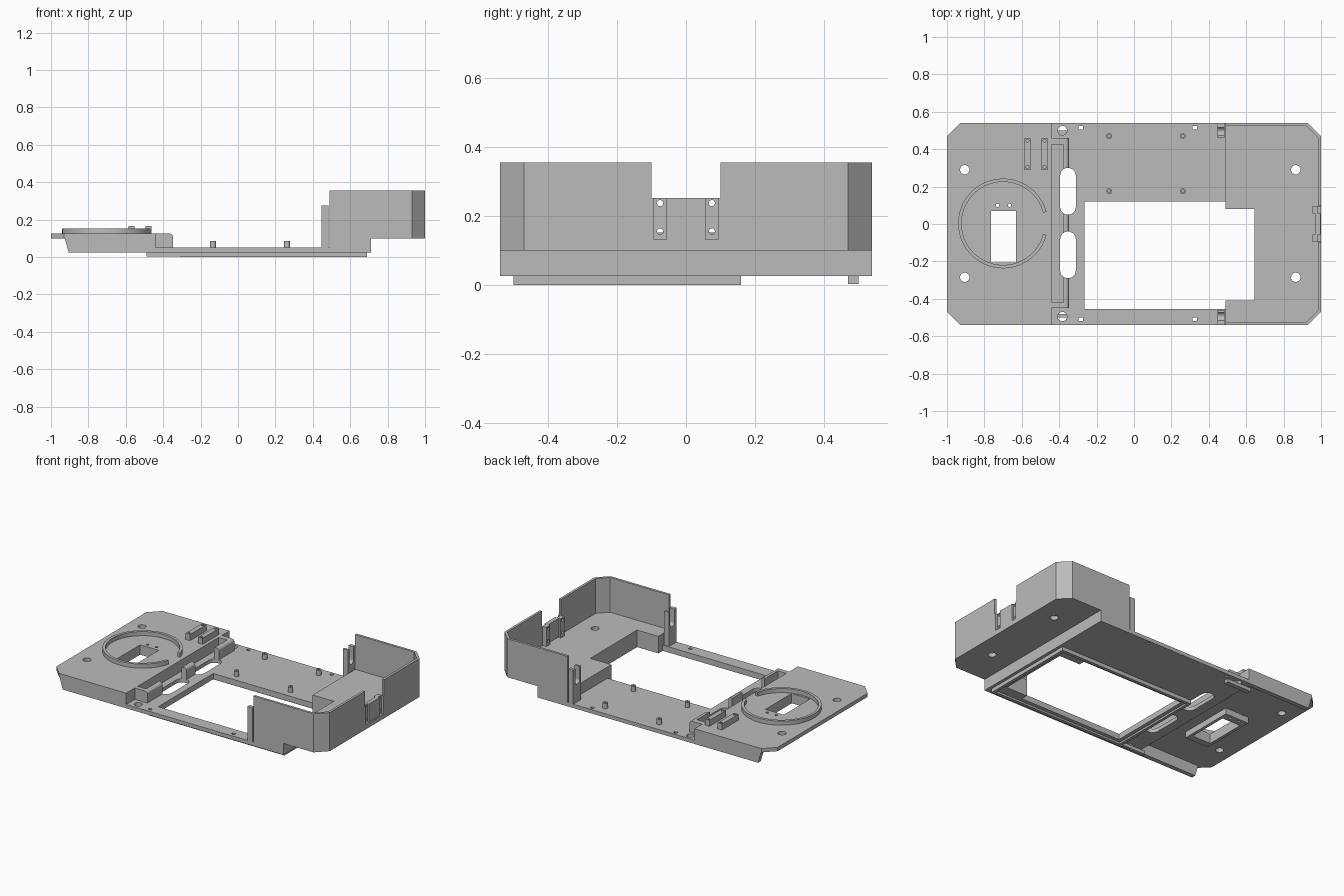
import bpy, bmesh, math
from mathutils import Vector

cube = bpy.data.objects.get("Cube")
if cube:
    bpy.data.objects.remove(cube, do_unlink=True)

grey = bpy.data.materials.new("plain_grey")
grey.use_nodes = True
COLOUR = (0.5, 0.5, 0.5, 1)
grey.diffuse_color = COLOUR
grey.node_tree.nodes["Principled BSDF"].inputs["Base Color"].default_value = COLOUR


def prism(name, pts, lo, hi, axis="z"):
    """Extrude a 2D outline along an axis."""
    place = {"z": lambda a, b, h: (a, b, h),
             "y": lambda a, b, h: (a, h, b),
             "x": lambda a, b, h: (h, a, b)}[axis]
    bm = bmesh.new()
    face = bm.faces.new([bm.verts.new(place(a, b, lo)) for a, b in pts])
    top = bmesh.ops.extrude_face_region(bm, geom=[face])["geom"]
    move = Vector(place(0, 0, hi - lo))
    bmesh.ops.translate(bm, vec=move, verts=[v for v in top if isinstance(v, bmesh.types.BMVert)])
    bmesh.ops.recalc_face_normals(bm, faces=bm.faces)
    mesh = bpy.data.meshes.new(name)
    bm.to_mesh(mesh)
    bm.free()
    mesh.materials.append(grey)
    obj = bpy.data.objects.new(name, mesh)
    bpy.context.collection.objects.link(obj)
    return obj


def rect(x0, x1, y0, y1):
    return [(x0, y0), (x1, y0), (x1, y1), (x0, y1)]


def box(name, x0, x1, y0, y1, z0, z1):
    return prism(name, rect(x0, x1, y0, y1), z0, z1)


def arc(x, y, r, start=0, end=360, n=24):
    steps = n if end - start == 360 else n + 1
    return [(x + r * math.cos(math.radians(start + (end - start) * i / n)),
             y + r * math.sin(math.radians(start + (end - start) * i / n))) for i in range(steps)]


def hole(x, y, r, z0=-0.1, z1=0.3, axis="z"):
    return prism("hole_cutter", arc(x, y, r), z0, z1, axis)


def cut(obj, *cutters):
    """Subtract each cutter, then discard it."""
    for c in cutters:
        mod = obj.modifiers.new("cut", "BOOLEAN")
        mod.operation, mod.solver, mod.object = "DIFFERENCE", "EXACT", c
        bpy.context.view_layer.update()
        done = bpy.data.meshes.new_from_object(obj.evaluated_get(bpy.context.evaluated_depsgraph_get()))
        obj.modifiers.clear()
        obj.data = done
        bpy.data.objects.remove(c, do_unlink=True)
    return obj


W = 0.54           # half depth
C = 0.07           # corner chamfer
DECK = 0.125       # raised floor height


def slots():
    return [prism("slot_cutter", arc(-0.353, y + 0.083, 0.042, 0, 180, 12)
                  + arc(-0.353, y - 0.083, 0.042, 180, 360, 12), -0.1, 0.3) for y in (0.175, -0.165)]


def opening():
    return prism("opening_cutter", [(-0.265, -0.455), (0.49, -0.455), (0.49, -0.41), (0.645, -0.41),
                 (0.645, 0.08), (0.49, 0.08), (0.49, 0.12), (-0.265, 0.12)], -0.1, 0.3)


# Main base plate with the large opening, slots and fixing holes
base = box("base_plate", -0.46, 0.71, -W, W, 0.025, 0.05)
cut(base, opening(), *slots(), *[hole(-0.383, y, 0.025) for y in (0.5, -0.495)],
    *[box("peg_cutter", x - 0.011, x + 0.011, y - 0.009, y + 0.009, 0, 0.1)
      for x in (-0.285, 0.325) for y in (0.515, -0.51)])

# Rim under the opening
rim = box("underside_rim", -0.31, 0.69, -0.5, 0.16, 0.0, 0.026)
cut(rim, opening(), box("rim_step_cutter", -0.29, 0.67, -0.48, 0.14, -0.1, 0.012))
box("underside_rib", -0.49, -0.31, 0.47, 0.5, 0.003, 0.026)
box("underside_rib_front", -0.49, -0.31, -0.5, -0.48, 0.003, 0.026)

# Raised platform
platform = prism("platform", [(-1, -W + C), (-1 + C, -W), (-0.44, -W), (-0.44, W), (-1 + C, W),
                              (-1, W - C)], 0.1, DECK)
window = lambda: box("window_cutter", -0.765, -0.63, -0.205, 0.07, -0.1, 0.3)
cut(platform, window(), *[hole(-0.905, y, 0.025) for y in (0.29, -0.285)],
    *[hole(x, 0.1, 0.009) for x in (-0.73, -0.665)])
boss = box("window_boss", -0.785, -0.61, -0.25, 0.125, 0.06, 0.101)
cut(boss, window(), *[hole(x, 0.1, 0.009) for x in (-0.73, -0.665)])
for side, y0, y1 in (("front", -W, -W + 0.03), ("back", W - 0.03, W)):
    prism("platform_skirt_" + side, [(-0.93, 0.11), (-0.905, 0.025), (-0.44, 0.025), (-0.44, 0.11)],
          y0, y1, "y")
box("platform_step", -0.455, -0.44, -W, W, 0.03, 0.12)

# Open ring on the platform
prism("ring", arc(-0.7, 0.003, 0.24, 15, 345, 64) + arc(-0.7, 0.003, 0.222, 15, 345, 64)[::-1],
      0.12, 0.152)

# Two connector bars
for i, x in enumerate((-0.57, -0.478)):
    bar = box("connector_bar_%d" % i, x - 0.016, x + 0.016, 0.29, 0.46, 0.12, 0.165)
    cut(bar, *[hole(x, y, 0.008, 0.14) for y in (0.305, 0.445)])

# Trough with a notched outer wall
trough = prism("trough", [(-0.441, 0.045), (-0.348, 0.045)] + arc(-0.366, 0.107, 0.018, 0, 90, 6)
               + [(-0.441, DECK)], -0.45, 0.46, "y")
cut(trough, box("trough_cutter", -0.44, -0.378, -0.42, 0.425, 0.05, 0.3), *slots())

# Mounting posts
for x in (-0.133, 0.262):
    for y in (0.47, 0.175):
        post = prism("mounting_post", arc(x, y, 0.016), 0.045, 0.085)
        cut(post, hole(x, y, 0.007, 0.06))

# Raised floor of the walled end
floor = prism("end_floor", [(0.49, -W), (1 - C, -W), (1, -W + C), (1, W - C), (1 - C, W), (0.49, W)],
              0.1, DECK)
cut(floor, opening(), *[hole(0.865, y, 0.025) for y in (0.29, -0.285)])
cut(box("end_floor_support", 0.49, 0.71, -W, W, 0.026, 0.11), opening())

# Chamfered surrounding wall with a gap in the end
T = 0.016
wall = prism("end_wall", [(0.49, -W), (1 - C, -W), (1, -W + C), (1, W - C), (1 - C, W), (0.49, W),
             (0.49, W - T), (1 - C - T / 2, W - T), (1 - T, W - C - T / 2), (1 - T, -W + C + T / 2),
             (1 - C - T / 2, -W + T), (0.49, -W + T)], 0.11, 0.355)
cut(wall, box("gap_cutter", 0.9, 1.1, -0.1, 0.1, 0.25, 0.5),
    box("port_cutter", 0.9, 1.1, -0.093, 0.093, 0.132, 0.3))

# Port bracket in the gap, with screw ears
for y0, y1 in ((-0.095, -0.055), (0.055, 0.095)):
    ear = box("port_ear", 0.955, 0.985, y0, y1, 0.12, 0.252)
    cut(ear, *[hole((y0 + y1) / 2, z, 0.009, 0.9, 1.1, "x") for z in (0.155, 0.237)])
box("port_panel", 0.968, 0.996, -0.056, 0.056, 0.13, 0.252)

# Cable clips beside the wall, each with a rounded slot
for side in (-1, 1):
    clip = box("cable_clip", 0.447, 0.483, *sorted((side * 0.46, side * W)), 0.045, 0.275)
    cut(clip, prism("clip_cutter", arc(side * 0.495, 0.19, 0.022, 180, 360, 12)
                    + [(side * 0.495 + 0.022, 0.4), (side * 0.495 - 0.022, 0.4)], 0.4, 0.5, "x"))
